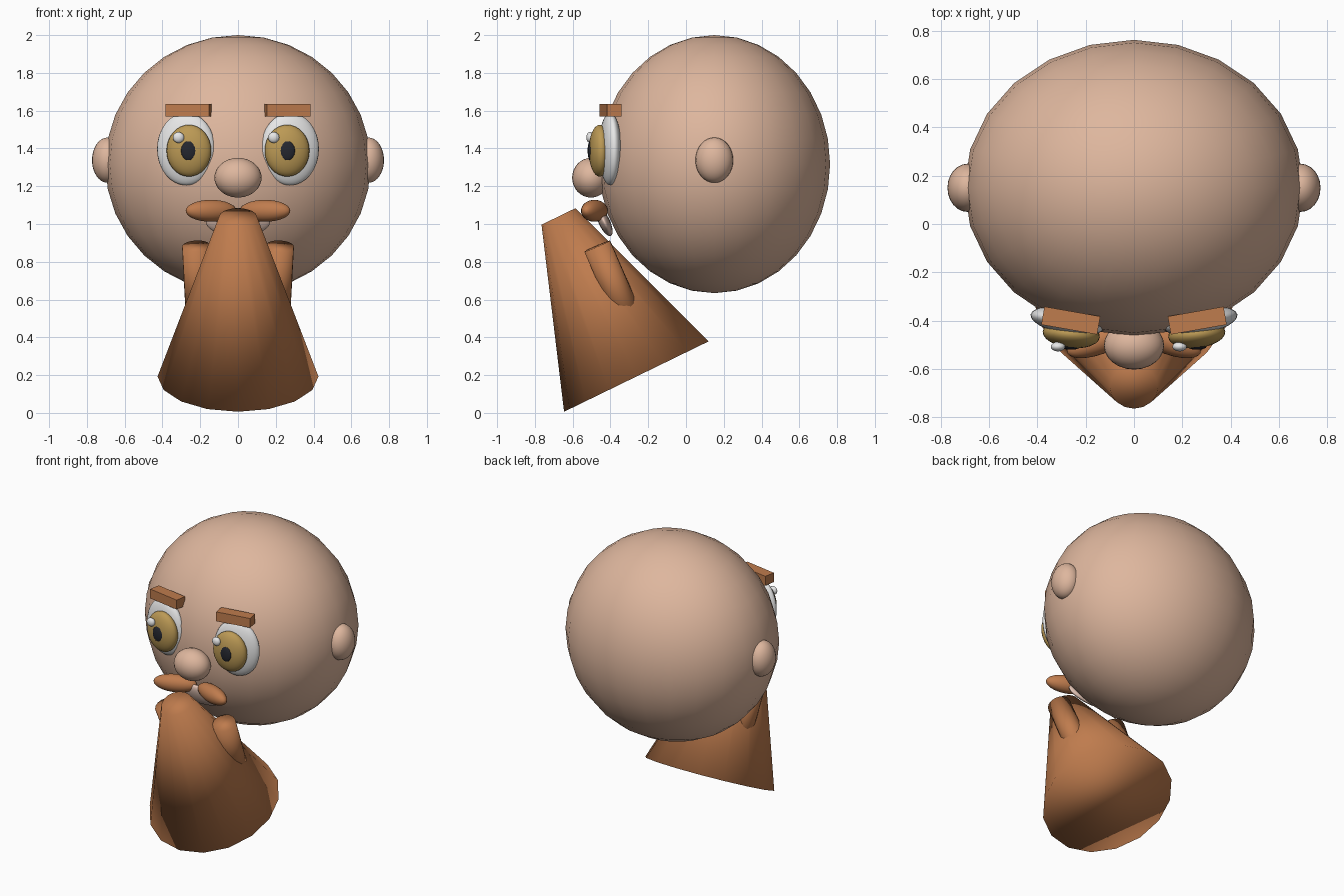
import bpy
import math
from mathutils import Vector

if "Cube" in bpy.data.objects:
    bpy.data.objects.remove(bpy.data.objects["Cube"])


def material(name, rgb):
    m = bpy.data.materials.new(name)
    m.diffuse_color = (*rgb, 1)
    m.use_nodes = True
    m.node_tree.nodes["Principled BSDF"].inputs["Base Color"].default_value = m.diffuse_color
    return m


SKIN = material("skin", (0.73, 0.47, 0.34))
BROWN = material("warm_brown", (0.52, 0.20, 0.075))
WHITE = material("eye_white", (0.80, 0.80, 0.80))
GOLD = material("gold", (0.50, 0.32, 0.09))
DARK = material("near_black", (0.018, 0.02, 0.028))
LIP = material("pale_lip", (0.78, 0.56, 0.47))


def finish(name, mat, smooth=True):
    ob = bpy.context.object
    ob.name = name
    ob.data.materials.append(mat)
    if smooth:
        bpy.ops.object.shade_smooth()
    return ob


def ellipsoid(name, loc, radii, mat, rot=(0, 0, 0), seg=24, rings=16):
    bpy.ops.mesh.primitive_uv_sphere_add(segments=seg, ring_count=rings, radius=1, location=loc,
                                         rotation=[math.radians(a) for a in rot])
    bpy.context.object.scale = radii
    return finish(name, mat)


def taper(name, start, end, r_start, r_end, mat, seg=16):
    """Closed round taper running from start to end."""
    a, b = Vector(start), Vector(end)
    bpy.ops.mesh.primitive_cone_add(vertices=seg, radius1=r_start, radius2=r_end,
                                    depth=(b - a).length, location=(a + b) / 2)
    bpy.context.object.rotation_euler = (b - a).to_track_quat('Z', 'Y').to_euler()
    return finish(name, mat)


# Head, nose and lip
ellipsoid("head", (0, 0.15, 1.317), (0.703, 0.613, 0.683), SKIN)
ellipsoid("nose", (0, -0.503, 1.245), (0.125, 0.1, 0.105), SKIN)
ellipsoid("lip", (0, -0.432, 1.01), (0.17, 0.03, 0.08), LIP, rot=(25, 0, 0))

# Paired features
for side, s in (("left", -1), ("right", 1)):
    ellipsoid(side + "_ear", (s * 0.69, 0.15, 1.338), (0.083, 0.1, 0.12), SKIN)
    ellipsoid(side + "_eye", (s * 0.275, -0.402, 1.397), (0.156, 0.055, 0.192), WHITE, rot=(0, 0, s * 10))
    ellipsoid(side + "_iris", (s * 0.26, -0.457, 1.388), (0.119, 0.057, 0.137), GOLD, rot=(0, 0, s * 6))
    ellipsoid(side + "_pupil", (s * 0.261, -0.507, 1.388), (0.041, 0.014, 0.052), DARK, seg=12, rings=8)
    # Highlights sit on the same side of both eyes
    ellipsoid(side + "_highlight", (s * 0.252 - 0.063, -0.508, 1.458), (0.03, 0.02, 0.029), WHITE,
              seg=16, rings=10)
    ellipsoid(side + "_moustache", (s * 0.143, -0.485, 1.07), (0.142, 0.055, 0.058), BROWN,
              rot=(0, 0, -s * 20))
    # Eyebrow block
    bpy.ops.mesh.primitive_cube_add(size=1, location=(s * 0.262, -0.4, 1.602),
                                    rotation=(0, 0, math.radians(s * 10)))
    bpy.context.object.scale = (0.235, 0.076, 0.065)
    finish(side + "_eyebrow", BROWN, smooth=False)
    # Stub arm sunk into the body
    taper(side + "_arm", (s * 0.20, -0.29, 0.47), (s * 0.222, -0.47, 0.883), 0.075, 0.075, BROWN)

# Leaning cone body
taper("body", (0, -0.2625, 0.1925), (0, -0.675, 1.04), 0.426, 0.1, BROWN)
